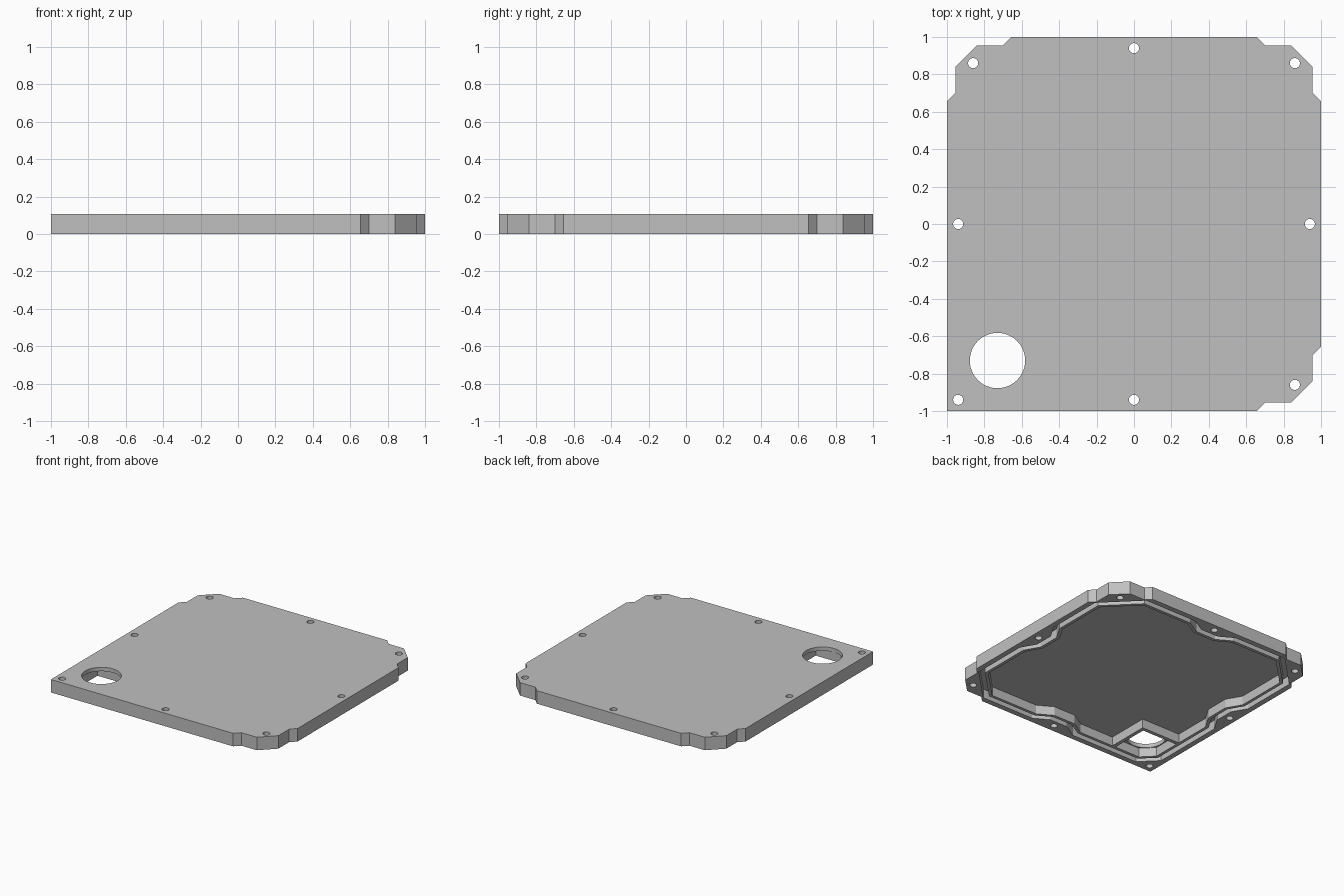
import bpy
import bmesh
import math
from mathutils import Vector

if "Cube" in bpy.data.objects:
    bpy.data.objects.remove(bpy.data.objects["Cube"], do_unlink=True)

HEIGHT = 0.107   # full height of the cover
FLOOR = 0.075    # underside of the thin top skin

grey = bpy.data.materials.new("plain grey")
grey.use_nodes = True
colour = (0.53, 0.53, 0.53, 1)
grey.diffuse_color = colour
grey.node_tree.nodes["Principled BSDF"].inputs["Base Color"].default_value = colour


def finish(name, bm):
    bmesh.ops.recalc_face_normals(bm, faces=bm.faces)
    mesh = bpy.data.meshes.new(name)
    bm.to_mesh(mesh)
    bm.free()
    mesh.materials.append(grey)
    obj = bpy.data.objects.new(name, mesh)
    bpy.context.collection.objects.link(obj)
    return obj


def extrude(bm, faces, height):
    up = bmesh.ops.extrude_face_region(bm, geom=faces)["geom"]
    verts = [v for v in up if isinstance(v, bmesh.types.BMVert)]
    bmesh.ops.translate(bm, verts=verts, vec=(0, 0, height))


def prism(name, points, z0, z1):
    bm = bmesh.new()
    face = bm.faces.new([bm.verts.new((x, y, z0)) for x, y in points])
    extrude(bm, [face], z1 - z0)
    return finish(name, bm)


def ring(name, outer, inner, z0, z1):
    bm = bmesh.new()
    a = [bm.verts.new((x, y, z0)) for x, y in outer]
    b = [bm.verts.new((x, y, z0)) for x, y in inner]
    n = len(a)
    faces = [bm.faces.new((a[i], a[(i + 1) % n], b[(i + 1) % n], b[i])) for i in range(n)]
    extrude(bm, faces, z1 - z0)
    return finish(name, bm)


def circle(x, y, radius, sides):
    turns = [math.tau * i / sides for i in range(sides)]
    return [(x + radius * math.cos(t), y + radius * math.sin(t)) for t in turns]


def outline(side, corner, odd_corner):
    """Turn one side and corner about the centre; the front -x corner differs."""
    points = []
    for k in range(4):
        for x, y in side + (odd_corner if k == 2 else corner):
            for _ in range(k):
                x, y = -y, x
            points.append((x, y))
    return points


def inset(points, distance):
    """Mitred inward offset of a counter-clockwise outline."""
    result = []
    for i, p in enumerate(points):
        p = Vector(p)
        d1 = (p - Vector(points[i - 1])).normalized()
        d2 = (Vector(points[(i + 1) % len(points)]) - p).normalized()
        n1, n2 = Vector((-d1.y, d1.x)), Vector((-d2.y, d2.x))
        result.append(tuple(p + (n1 + n2) * distance / (1 + n1.dot(n2))))
    return result


def cut(target, cutter):
    cutter.hide_render = True
    mod = target.modifiers.new("cut", "BOOLEAN")
    mod.operation = "DIFFERENCE"
    mod.solver = "EXACT"
    mod.object = cutter
    bpy.context.view_layer.objects.active = target
    bpy.ops.object.modifier_apply(modifier=mod.name)
    bpy.data.objects.remove(cutter, do_unlink=True)


# Cover body with three stepped, chamfered corners and one square corner
body = outline([], [(1, 0.655), (0.955, 0.70), (0.955, 0.84),
                    (0.84, 0.955), (0.70, 0.955), (0.655, 1)], [(1, 1)])
cover = prism("cover_plate", body, 0, HEIGHT)

# Gasket groove, stepping inward around the middle bolt of each side
EDGE = 0.955
side = [(EDGE, -0.2), (0.885, -0.08), (0.885, 0.08), (EDGE, 0.2)]
chamfer = [(EDGE, 0.68), (0.68, EDGE)]
groove = outline(side, chamfer, [(EDGE, 0.82), (0.82, EDGE)])
cut(cover, ring("groove_cutter", groove, inset(groove, 0.045), -0.1, FLOOR))

# Main recess, notched around the round opening
recess = outline(side, chamfer, [(EDGE, 0.6), (0.6, 0.6), (0.6, EDGE)])
cut(cover, prism("recess_cutter", inset(recess, 0.07), -0.1, FLOOR))

# Small pocket under the round opening
pocket = [(-0.56, -0.56), (-0.885, -0.56), (-0.885, -0.79), (-0.79, -0.885), (-0.56, -0.885)]
cut(cover, prism("pocket_cutter", pocket, -0.1, FLOOR))

# Round opening and bolt holes
cut(cover, prism("opening_cutter", circle(-0.73, -0.73, 0.148, 48), -0.1, 0.3))
bolts = [(0, 0.94), (0, -0.94), (0.94, 0), (-0.94, 0),
         (0.86, 0.86), (-0.86, 0.86), (0.86, -0.86), (-0.94, -0.94)]
for x, y in bolts:
    cut(cover, prism("bolt_cutter", circle(x, y, 0.027, 24), -0.1, 0.3))

# Smooth hole walls, crisp edges elsewhere
bpy.ops.object.select_all(action="DESELECT")
cover.select_set(True)
bpy.context.view_layer.objects.active = cover
bpy.ops.object.shade_smooth_by_angle(angle=math.radians(30))
